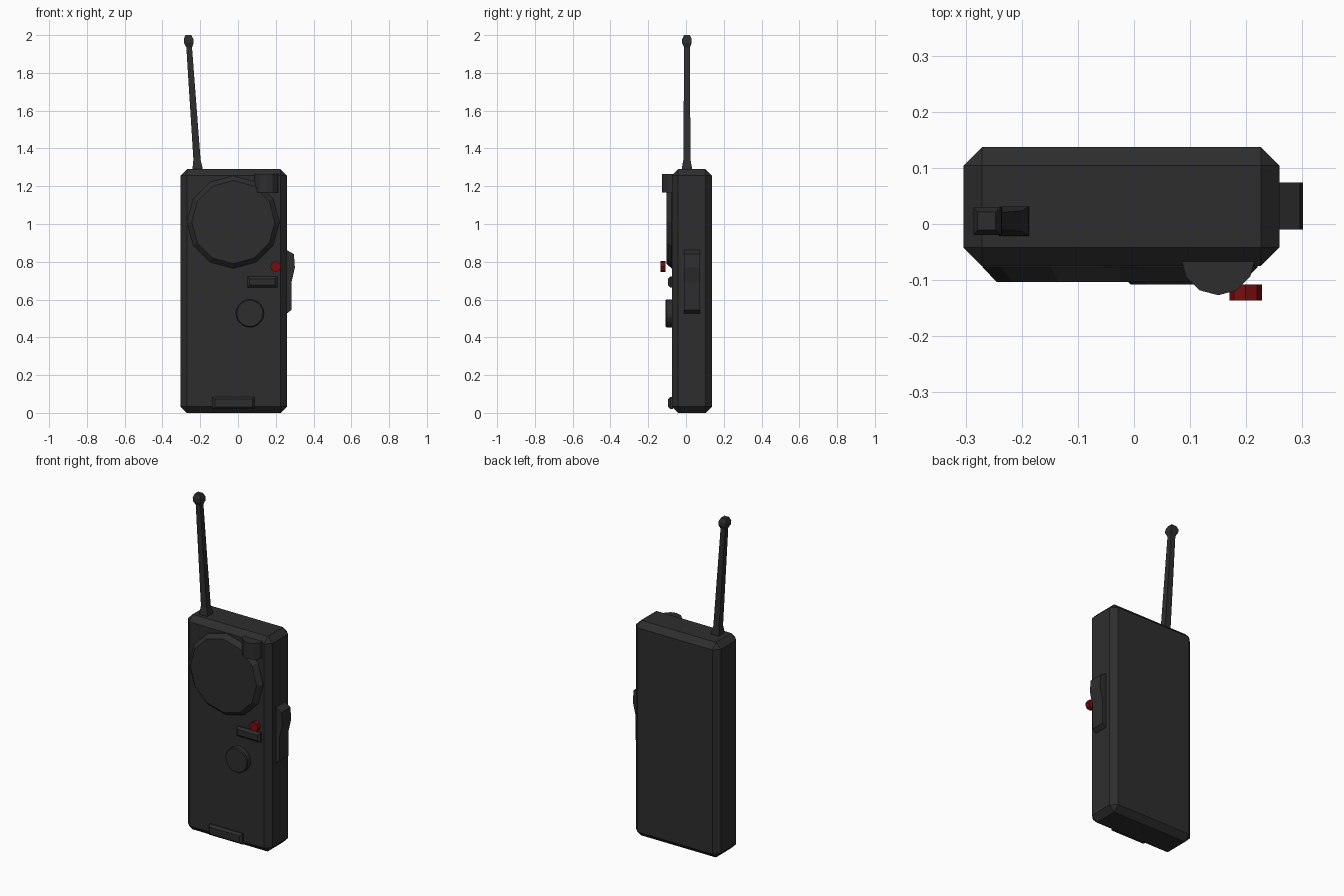
import bpy, bmesh, math

if "Cube" in bpy.data.objects:
    bpy.data.objects.remove(bpy.data.objects["Cube"])


def material(name, rgb):
    m = bpy.data.materials.new(name)
    m.diffuse_color = (*rgb, 1)
    m.use_nodes = True
    m.node_tree.nodes["Principled BSDF"].inputs["Base Color"].default_value = m.diffuse_color
    return m


GREY = material("dark_grey", (0.027, 0.027, 0.027))
RED = material("dark_red", (0.19, 0.004, 0.004))


def loft(name, rings, mat=GREY):
    """Skin a stack of equal-sized point rings and cap both ends."""
    bm = bmesh.new()
    rows = [[bm.verts.new(p) for p in ring] for ring in rings]
    n = len(rows[0])
    for a, b in zip(rows, rows[1:]):
        for i in range(n):
            j = (i + 1) % n
            bm.faces.new((a[i], a[j], b[j], b[i]))
    bm.faces.new(rows[0][::-1])
    bm.faces.new(rows[-1])
    bmesh.ops.recalc_face_normals(bm, faces=bm.faces)
    me = bpy.data.meshes.new(name)
    bm.to_mesh(me)
    bm.free()
    me.materials.append(mat)
    ob = bpy.data.objects.new(name, me)
    bpy.context.collection.objects.link(ob)
    return ob


def disc_ring(x, z, r, y, n):
    return [(x + r * math.cos(2 * math.pi * i / n), y,
             z + r * math.sin(2 * math.pi * i / n)) for i in range(n)]


def rect_ring(x0, x1, z0, z1, y, inset=0):
    x0, x1, z0, z1 = x0 + inset, x1 - inset, z0 + inset, z1 - inset
    return [(x0, y, z0), (x1, y, z0), (x1, y, z1), (x0, y, z1)]


def front_plate(name, x0, x1, z0, z1, front):
    """Raised bar on the front with chamfered front edges."""
    loft(name, [rect_ring(x0, x1, z0, z1, -0.07),
                rect_ring(x0, x1, z0, z1, front + 0.012),
                rect_ring(x0, x1, z0, z1, front, 0.012)])


# Casing with single-segment chamfers
body = loft("casing", [rect_ring(-0.304, 0.259, 0, 1.29, -0.075),
                       rect_ring(-0.304, 0.259, 0, 1.29, 0.137)])
bevel = body.modifiers.new("chamfer", "BEVEL")
bevel.width = 0.033
bevel.segments = 1

# Speaker disc, round button and red lamp
loft("speaker_disc", [disc_ring(-0.025, 1.01, 0.245, -0.07, 12),
                      disc_ring(-0.025, 1.01, 0.245, -0.077, 12),
                      disc_ring(-0.025, 1.01, 0.22, -0.103, 12)])
loft("round_button", [disc_ring(0.063, 0.527, 0.074, -0.07, 20),
                      disc_ring(0.063, 0.527, 0.074, -0.103, 20),
                      disc_ring(0.063, 0.527, 0.069, -0.108, 20)])
loft("red_lamp", [disc_ring(0.199, 0.775, 0.029, -0.108, 8),
                  disc_ring(0.199, 0.775, 0.029, -0.136, 8)], RED)

# Raised bars on the front
front_plate("label_bar", 0.05, 0.208, 0.664, 0.722, -0.095)
front_plate("bottom_latch", -0.135, 0.088, 0.02, 0.085, -0.094)

# Half-round tuning knob near the top
arc = [(0.15 + 0.066 * math.cos(math.pi * i / 6),
        -0.061 - 0.066 * math.sin(math.pi * i / 6)) for i in range(7)]
loft("tuning_knob", [[(x, y, z) for x, y in arc] for z in (1.168, 1.265)])

# Talk switch on the right side
switch = [(0.25, 0.867), (0.296, 0.84), (0.301, 0.77), (0.283, 0.69),
          (0.283, 0.545), (0.25, 0.52)]
loft("talk_switch", [[(x, y, z) for x, z in switch] for y in (-0.01, 0.074)])

# Square-section antenna leaning left, flared base and knob tip
rings = []
for z, h in ((1.28, 0.027), (1.3, 0.026), (1.34, 0.019), (1.935, 0.015),
             (1.957, 0.025), (1.978, 0.025), (2.0, 0.016)):
    cx = -0.213 - 0.05 * (z - 1.28) / 0.72
    rings.append([(cx + sx * h, 0.005 + sy * h, z)
                  for sx, sy in ((-1, -1), (1, -1), (1, 1), (-1, 1))])
loft("antenna", rings)
